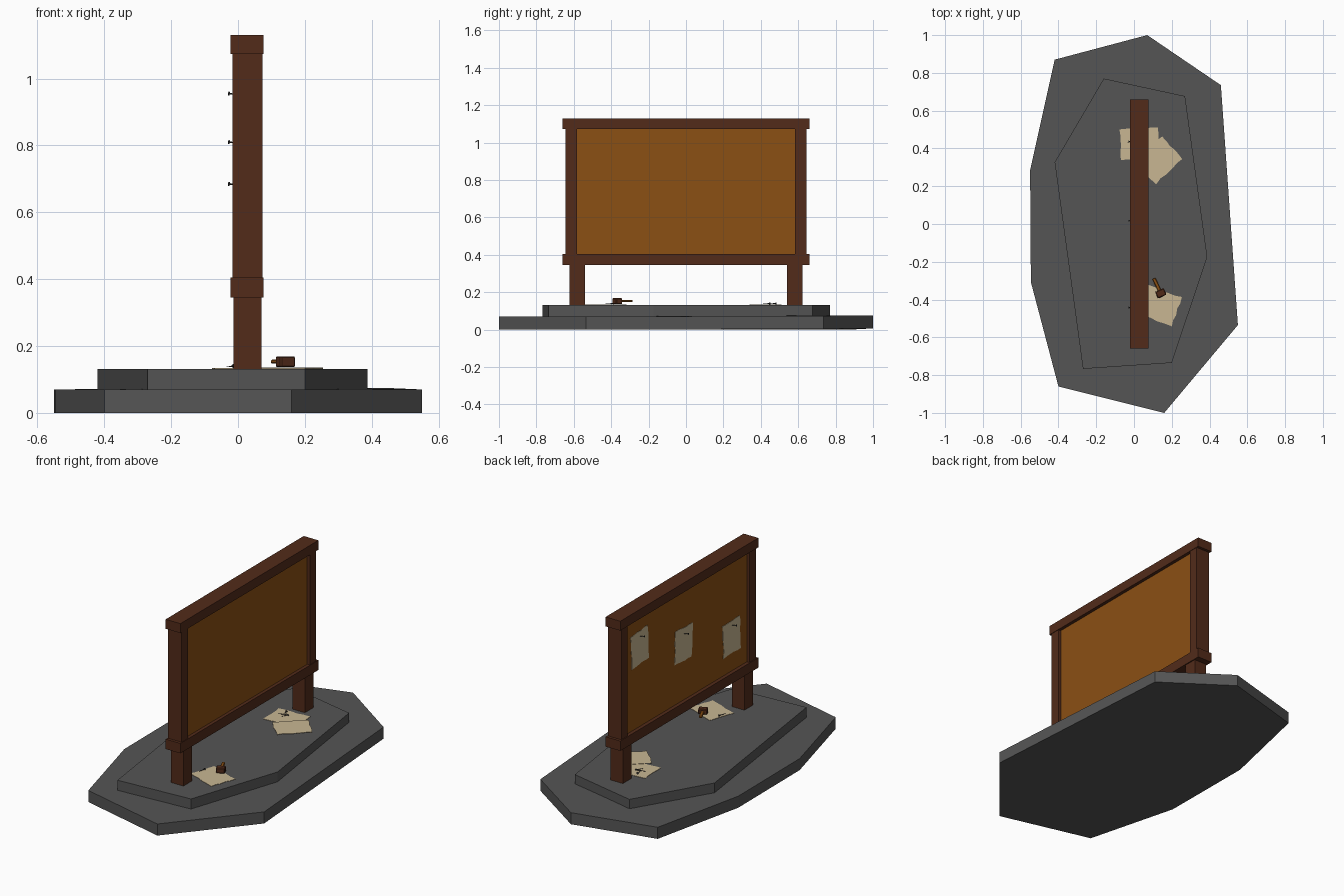
import bpy, bmesh, random
from math import radians, cos, sin
from mathutils import Vector, Matrix

if "Cube" in bpy.data.objects:
    bpy.data.objects.remove(bpy.data.objects["Cube"])

random.seed(4)


def material(name, rgb):
    m = bpy.data.materials.new(name)
    m.diffuse_color = (*rgb, 1)
    m.use_nodes = True
    m.node_tree.nodes["Principled BSDF"].inputs["Base Color"].default_value = m.diffuse_color
    return m


STONE = material("stone", (0.09, 0.09, 0.09))
WOOD = material("dark_wood", (0.085, 0.024, 0.010))
BOARD = material("board_wood", (0.26, 0.08, 0.007))
PAPER = material("paper", (0.58, 0.47, 0.29))
IRON = material("iron", (0.03, 0.03, 0.03))


def finish(name, bm, mat):
    bmesh.ops.recalc_face_normals(bm, faces=bm.faces)
    me = bpy.data.meshes.new(name)
    bm.to_mesh(me)
    bm.free()
    me.materials.append(mat)
    ob = bpy.data.objects.new(name, me)
    bpy.context.collection.objects.link(ob)
    return ob


def prism(name, outline, z0, z1, mat, lift=None):
    bm = bmesh.new()
    n = len(outline)
    lift = lift or {}
    lo, hi = ([bm.verts.new((x, y, z + lift.get(i, 0))) for i, (x, y) in enumerate(outline)]
              for z in (z0, z1))
    bm.faces.new(lo[::-1])
    bm.faces.new(hi)
    for i in range(n):
        j = (i + 1) % n
        bm.faces.new((lo[i], lo[j], hi[j], hi[i]))
    return finish(name, bm, mat)


def box(name, lo, hi, mat, bevel=0):
    lo, hi = Vector(lo), Vector(hi)
    bm = bmesh.new()
    bmesh.ops.create_cube(bm, size=1)
    bmesh.ops.scale(bm, vec=hi - lo, verts=bm.verts)
    bmesh.ops.translate(bm, vec=(lo + hi) / 2, verts=bm.verts)
    if bevel:
        bmesh.ops.bevel(bm, geom=bm.edges[:], offset=bevel, segments=1, affect='EDGES')
    return finish(name, bm, mat)


def sheet(name, w, h, matrix):
    """Thin paper with slightly ragged edges, lying in its local xy plane."""
    corners = [(-w / 2, -h / 2), (w / 2, -h / 2), (w / 2, h / 2), (-w / 2, h / 2)]
    pts = []
    for i, a in enumerate(corners):
        b = corners[(i + 1) % 4]
        for k in range(5):
            t = k / 5
            pts.append(tuple(a[c] + (b[c] - a[c]) * t + random.uniform(-.004, .004)
                             for c in (0, 1)))
    prism(name, pts, 0, 0.002, PAPER).matrix_world = matrix


def nail(name, start, end):
    """Six-sided nail with its head at the end point."""
    start, end = Vector(start), Vector(end)
    d = end - start
    rot = d.to_track_quat('Z', 'Y').to_matrix().to_4x4()
    bm = bmesh.new()
    for r, r0, length, mid in ((0.0025, 0.001, d.length, (start + end) / 2),
                               (0.006, 0.006, 0.003, end)):
        bmesh.ops.create_cone(bm, cap_ends=True, segments=6, radius1=r0, radius2=r,
                              depth=length, matrix=Matrix.Translation(mid) @ rot)
    finish(name, bm, IRON)


# Two uneven stone slabs
prism("lower_slab", [(-.42, .87), (-.55, .285), (-.546, -.307), (-.40, -.86),
                     (.16, -1), (.55, -.535), (.46, .735), (.07, 1)],
      0, .07, STONE, {6: .004, 7: .007})
prism("upper_slab", [(-.16, .77), (-.42, .327), (-.27, -.767), (.2, -.735),
                     (.388, -.175), (.27, .677)], .065, .131, STONE)

# Legs and frame posts at both ends
for side, s in (("front", -1), ("back", 1)):
    for part, x0, x1, a, b, z0, z1 in (("leg", -.013, .07, .54, .622, .125, .36),
                                       ("post", -.017, .073, .582, .643, .39, 1.09)):
        y0, y1 = sorted((s * a, s * b))
        box(f"{side}_{part}", (x0, y0, z0), (x1, y1, z1), WOOD)

# Horizontal rails and the board between them
for name, z0, z1 in (("bottom_rail", .345, .405), ("top_rail", 1.073, 1.13)):
    box(name, (-.022, -.66, z0), (.076, .66, z1), WOOD)
box("board", (0, -.6, .39), (.056, .6, 1.09), BOARD)

# Three pinned notices on the board's left face
face_left = Matrix(((0, 0, -1), (-1, 0, 0), (0, 1, 0))).to_4x4()
for i, (y, z, tilt, nail_z) in enumerate(((.445, .885, 4, .955), (.025, .745, -3, .81),
                                          (-.435, .612, 2, .685))):
    sheet(f"notice_{i}", .165, .2, Matrix.Translation((-.0005, y, z)) @ face_left
          @ Matrix.Rotation(radians(tilt), 4, 'Z'))
    nail(f"notice_nail_{i}", (.006, y, nail_z - .004), (-.027, y - .008, nail_z))

# Fallen notices on the stone
for i, (x, y, z, ang) in enumerate(((.028, .425, .132, 3), (.128, .336, .136, 44),
                                    (.132, -.43, .132, -20))):
    sheet(f"fallen_notice_{i}", .2, .16, Matrix.Translation((x, y, z))
          @ Matrix.Rotation(radians(ang), 4, 'Z'))

# Loose nails
for i, (x, y, ang) in enumerate(((-.013, .44, 20), (-.01, .46, 100), (.01, .43, 60),
                                 (.045, -.41, 75))):
    d = Vector((cos(radians(ang)), sin(radians(ang)), .05)) * .022
    c = Vector((x, y, .139))
    nail(f"loose_nail_{i}", c - d, c + d)

# Small mallet resting on a fallen notice
place = Matrix.Translation((.142, -.367, .153)) @ Matrix.Rotation(radians(25), 4, 'Z')
head = box("mallet_head", (-.025, -.019, -.016), (.025, .019, .016), WOOD, .004)
handle = box("mallet_handle", (-.009, -.012, -.006), (.009, .087, .006), BOARD, .003)
for ob in (head, handle):
    ob.matrix_world = place
